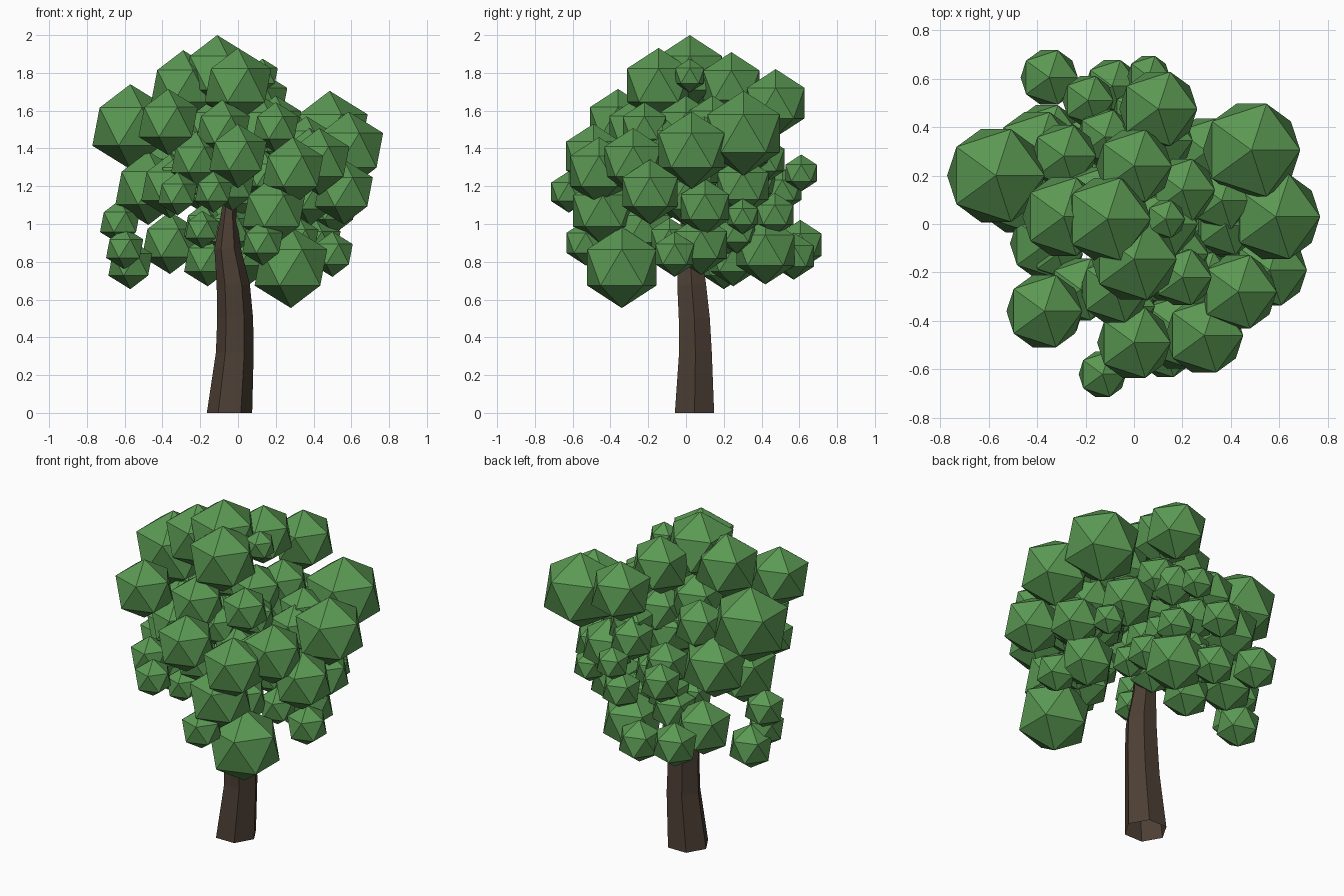
import bpy, bmesh, math, random
from mathutils import Matrix

random.seed(11)


def material(name, rgb):
    m = bpy.data.materials.new(name)
    m.diffuse_color = (*rgb, 1)
    return m


def make_object(name, bm, mat):
    mesh = bpy.data.meshes.new(name)
    bm.to_mesh(mesh)
    bm.free()
    mesh.materials.append(mat)
    ob = bpy.data.objects.new(name, mesh)
    bpy.context.collection.objects.link(ob)
    return ob


def leaf_clumps(name, clumps, mat):
    bm = bmesh.new()
    for x, y, z, r in clumps:
        bmesh.ops.create_icosphere(bm, subdivisions=1, radius=r,
                                   matrix=Matrix.Translation((x, y, z)))
    return make_object(name, bm, mat)


leaf_green = material("leaf green", (0.104, 0.318, 0.087))
bark_brown = material("bark brown", (0.074, 0.050, 0.035))

# Trunk: six-sided tapering, leaning tube, open at the foot (x, y, z, radius)
bm = bmesh.new()
rings = []
for x, y, z, r in [(-.045, .045, 0, .12), (-.017, .05, .32, .1), (-.015, .044, .5, .095),
                   (-.025, .03, .68, .088), (-.055, .02, .87, .07),
                   (-.05, .01, 1.04, .042), (-.03, .01, 1.3, .025)]:
    rings.append([bm.verts.new((x + r * math.cos(a), y + r * math.sin(a), z))
                  for a in (math.radians(60 * i) for i in range(6))])
for low, high in zip(rings, rings[1:]):
    for i in range(6):
        j = (i + 1) % 6
        bm.faces.new((low[i], low[j], high[j], high[i]))
bm.faces.new(rings[-1])
make_object("trunk", bm, bark_brown)

# Crown: the high clumps (x, y, z, radius)
leaf_clumps("crown_leaves", [
    (-.11, .02, 1.8, .2), (0, -.145, 1.735, .197), (-.29, .03, 1.73, .19),
    (.13, .02, 1.785, .09), (0, .24, 1.735, .175), (-.29, .28, 1.47, .15),
    (.1, .475, 1.64, .18), (.485, .305, 1.48, .225), (-.57, .2, 1.515, .225),
    (-.37, -.36, 1.54, .175), (-.08, -.27, 1.5, .16), (.2, -.22, 1.51, .135),
    (.2, .14, 1.53, .15), (.12, 0, 1.52, .16), (-.15, .1, 1.52, .16)], leaf_green)

# Middle belt of clumps
leaf_clumps("middle_leaves", [
    (.585, .03, 1.39, .205), (.43, -.28, 1.33, .178), (0, -.49, 1.36, .17),
    (-.13, -.62, 1.17, .11), (.06, .61, 1.27, .098), (.56, -.19, 1.17, .172),
    (.29, -.46, 1.28, .18), (.19, -.44, 1.07, .185), (-.22, -.27, 1.34, .15),
    (-.32, -.38, 1.16, .115), (-.475, .13, 1.19, .195), (-.4, .3, 1.26, .19),
    (-.12, .36, 1.22, .13), (.3, .3, 1.2, .16), (-.36, -.08, 1.2, .17),
    (-.03, -.34, 1.2, .13), (.1, .47, 1.05, .115), (.38, 0, 1.15, .16),
    (.07, .41, 1.34, .13), (-.19, .51, 1.18, .118)], leaf_green)

# Low hanging clumps
leaf_clumps("lower_leaves", [
    (.28, -.34, .77, .215), (.13, -.53, .9, .12), (-.19, -.25, .97, .1),
    (-.36, .35, .9, .165), (-.57, .2, .785, .13), (-.6, .1, .87, .11),
    (-.625, .15, 1.01, .118), (.5, -.06, .84, .12), (.5, .1, 1.09, .15),
    (.43, .3, 1.04, .095), (.06, .42, .86, .18), (-.35, .605, .89, .132),
    (-.09, .57, .83, .125), (-.16, .25, .81, .14), (.4, .08, .89, .16)], leaf_green)

# Inner clumps filling the heart of the foliage, kept clear of the trunk
inner = []
while len(inner) < 34:
    a, d = random.uniform(0, math.tau), random.uniform(.1, .38)
    x, y, z = d * math.cos(a), d * math.sin(a), random.uniform(.92, 1.45)
    if z < 1.25 and y < .1 and abs(x + .05) < .22:
        continue
    inner.append((x, y, z, random.uniform(.1, .16)))
leaf_clumps("inner_leaves", inner, leaf_green)
